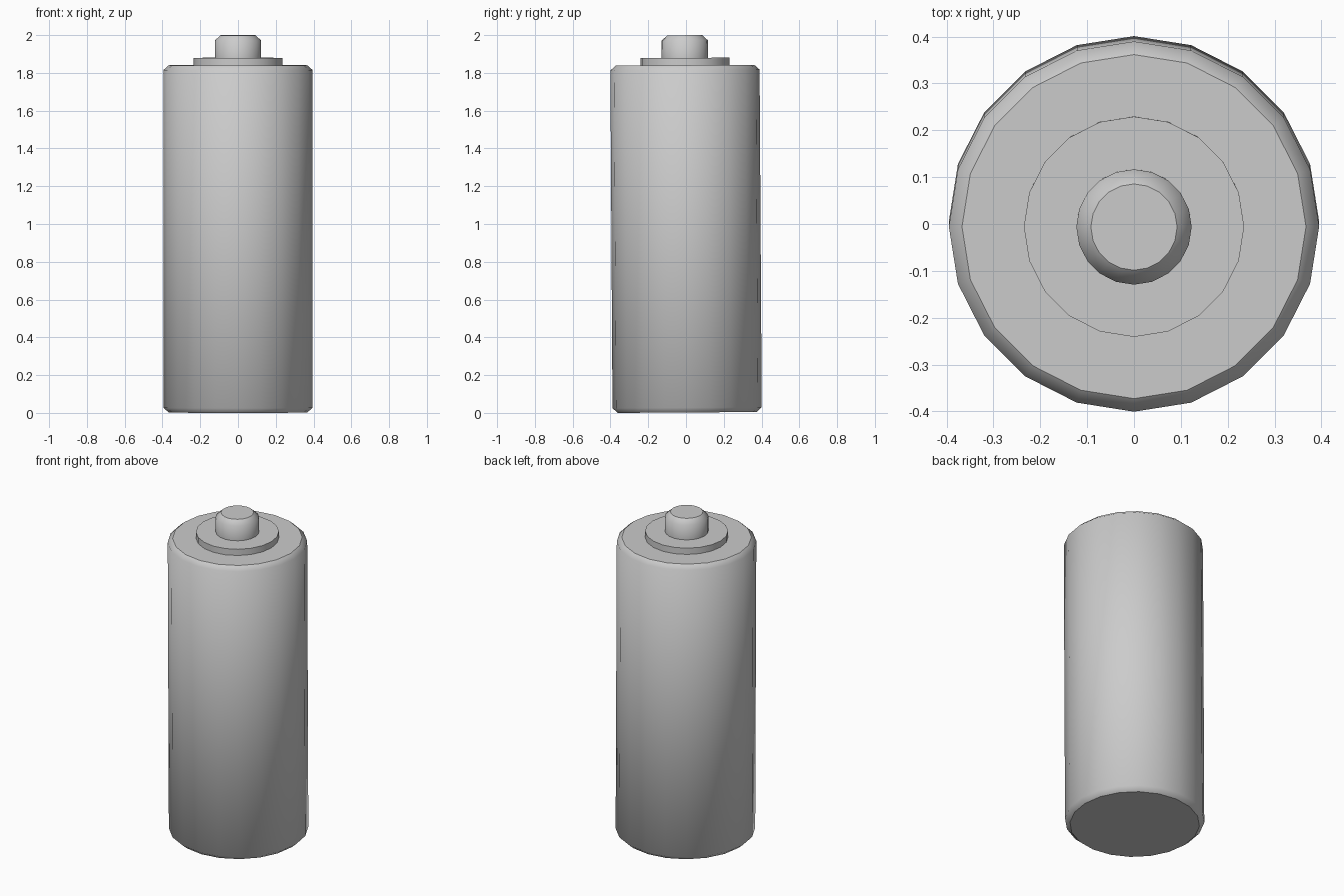
import bpy, bmesh, math
from mathutils import Matrix

if "Cube" in bpy.data.objects:
    bpy.data.objects.remove(bpy.data.objects["Cube"])

SIDES = 20
# The whole battery leans very slightly towards the front
LEAN = Matrix.Translation((0, 0.006, 0.0023)) @ Matrix.Rotation(0.0063, 4, 'X')


def turned_part(name, profile):
    """Closed 20-sided solid turned from (radius, height) points."""
    bm = bmesh.new()
    rings = []
    for r, z in profile:
        rings.append([bm.verts.new((r * math.cos(2 * math.pi * i / SIDES),
                                    r * math.sin(2 * math.pi * i / SIDES), z))
                      for i in range(SIDES)])
    for low, high in zip(rings, rings[1:]):
        for i in range(SIDES):
            j = (i + 1) % SIDES
            bm.faces.new((low[i], low[j], high[j], high[i])).smooth = True
    # flat end caps with sharp rims
    for cap in (bm.faces.new(rings[0][::-1]), bm.faces.new(rings[-1])):
        for e in cap.edges:
            e.smooth = False
    mesh = bpy.data.meshes.new(name)
    bm.transform(LEAN)
    bm.to_mesh(mesh)
    bm.free()
    obj = bpy.data.objects.new(name, mesh)
    bpy.context.collection.objects.link(obj)
    return obj


# Main can with chamfered ends
turned_part("battery_body", [(0.367, 0), (0.395, 0.025), (0.395, 1.813), (0.367, 1.838)])
# Thin raised disc on top
turned_part("insulator_disc", [(0.235, 1.838), (0.235, 1.877)])
# Positive contact nub
turned_part("contact_nub", [(0.123, 1.877), (0.123, 1.969), (0.092, 1.997)])
